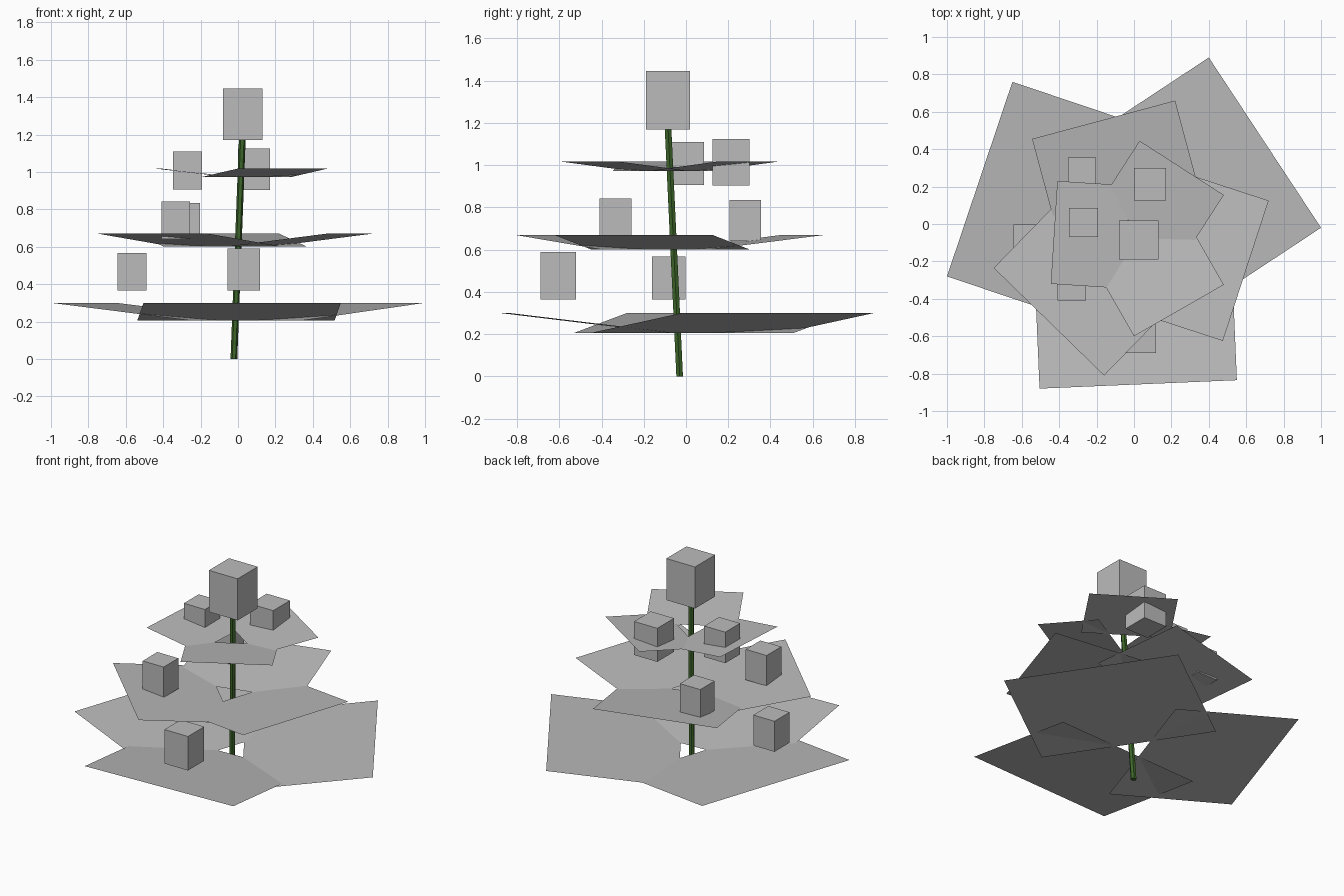
import bpy
import bmesh
import math
from mathutils import Vector

if "Cube" in bpy.data.objects:
    bpy.data.objects.remove(bpy.data.objects["Cube"])


def material(name, rgb):
    m = bpy.data.materials.new(name)
    m.diffuse_color = (*rgb, 1)
    m.use_nodes = True
    m.node_tree.nodes["Principled BSDF"].inputs["Base Color"].default_value = m.diffuse_color
    return m


GREY = material("pale grey", (0.5, 0.5, 0.5))
GREEN = material("stem green", (0.048, 0.135, 0.023))


def finish(name, bm, mat):
    mesh = bpy.data.meshes.new(name)
    bm.to_mesh(mesh)
    bm.free()
    mesh.materials.append(mat)
    obj = bpy.data.objects.new(name, mesh)
    bpy.context.collection.objects.link(obj)
    return obj


def box(name, x, y, z):
    """Box from its x, y and z ranges."""
    bm = bmesh.new()
    bmesh.ops.create_cube(bm, size=1)
    for v in bm.verts:
        v.co = Vector([(a + b) / 2 + c * (b - a) for (a, b), c in zip((x, y, z), v.co)])
    return finish(name, bm, GREY)


def leaf(name, a, b, depth, z_in, z_out):
    """Single-sheet rectangle: raised outer edge a-b, sloping down to the stem."""
    a, b = Vector(a), Vector(b)
    d = (b - a).normalized()
    inward = Vector((-d.y, d.x))
    if inward.dot(a + b) > 0:
        inward.negate()
    inward *= depth
    pts = [(*a, z_out), (*b, z_out), (*(b + inward), z_in), (*(a + inward), z_in)]
    bm = bmesh.new()
    face = bm.faces.new([bm.verts.new(p) for p in pts])
    face.normal_update()
    if face.normal.z < 0:
        face.normal_flip()
    return finish(name, bm, GREY)


# Leaning stem
bm = bmesh.new()
low, high = Vector((-0.022, -0.03, 0)), Vector((0.023, -0.085, 1.175))
rings = []
for centre in (low, high):
    rings.append([bm.verts.new(centre + 0.018 * Vector((math.cos(t), math.sin(t), 0)))
                  for t in [i * math.tau / 6 for i in range(6)]])
for i in range(6):
    j = (i + 1) % 6
    bm.faces.new((rings[0][i], rings[0][j], rings[1][j], rings[1][i]))
bm.faces.new(rings[0][::-1])
bm.faces.new(rings[1])
finish("stem", bm, GREEN)

# Three tiers of three leaves: depth, inner height, outer height, outer edges
tiers = {
    "lower_leaf": (0.79, 0.205, 0.30, [((-1, -0.28), (-0.65, 0.76)),
                                       ((0.4, 0.89), (1, -0.02)),
                                       ((-0.505, -0.88), (0.55, -0.835))]),
    "middle_leaf": (0.575, 0.60, 0.67, [((-0.545, 0.455), (0.22, 0.66)),
                                        ((0.72, 0.125), (0.475, -0.625)),
                                        ((-0.75, -0.235), (-0.16, -0.81))]),
    "upper_leaf": (0.39, 0.973, 1.018, [((-0.41, 0.23), (-0.445, -0.32)),
                                        ((0.03, 0.445), (0.48, 0.155)),
                                        ((0.48, -0.325), (0, -0.6))]),
}
for name, (depth, z_in, z_out, edges) in tiers.items():
    for i, (a, b) in enumerate(edges):
        leaf(f"{name}_{i + 1}", a, b, depth, z_in, z_out)

# Large bud on top, small buds resting on the leaves
box("top_bud", (-0.08, 0.13), (-0.19, 0.02), (1.17, 1.445))
buds = [
    ((0, 0.17), (0.125, 0.3), (0.903, 1.125)),
    ((-0.347, -0.193), (-0.07, 0.085), (0.905, 1.11)),
    ((-0.41, -0.257), (-0.41, -0.257), (0.64, 0.842)),
    ((-0.353, -0.203), (0.205, 0.355), (0.64, 0.835)),
    ((-0.645, -0.49), (-0.16, -0.003), (0.365, 0.567)),
    ((-0.055, 0.117), (-0.69, -0.52), (0.365, 0.59)),
]
for i, ranges in enumerate(buds):
    box(f"side_bud_{i + 1}", *ranges)
